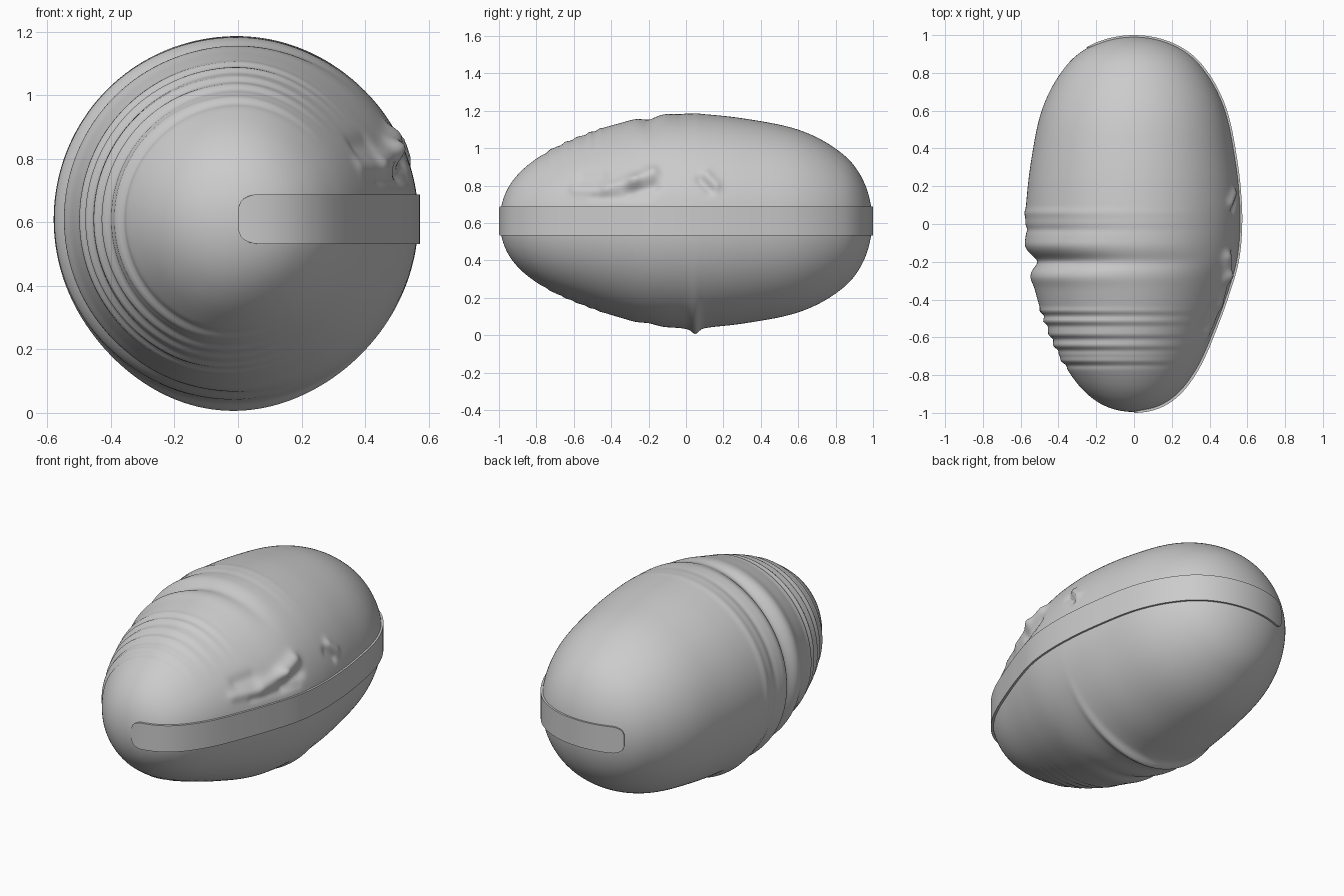
import bpy, bmesh
from math import sin, cos, pi, exp, sqrt, degrees, hypot

if "Cube" in bpy.data.objects:
    bpy.data.objects.remove(bpy.data.objects["Cube"])

CZ = 0.61      # height of the long axis
LEN = 0.995    # half length of the body

# radius / sqrt(1 - y^2) along the smooth right side, and for the swollen ridged side
PLAIN = [(-1, .62), (-.95, .585), (-.9, .56), (-.8, .535), (-.6, .52), (-.4, .535), (-.2, .56),
         (0, .567), (.2, .57), (.4, .58), (.6, .61), (.8, .65), (.9, .69), (1, .73)]
SWOLLEN = [(-1, .63), (-.95, .6), (-.9, .58), (-.8, .56), (-.6, .552), (-.4, .558), (-.2, .568),
           (0, .575), (.2, .574), (.4, .583), (.6, .612), (.8, .65), (.9, .69), (1, .73)]
# broad folds: position, height, width
FOLDS = [(-.2, -.044, .04), (-.11, .01, .035), (-.03, -.008, .02), (.06, .006, .02),
         (-.29, .008, .035)]
FINE = [-.73, -.65, -.59, -.52, -.465]
# wrinkles beside the strip: start (y, z), end (y, z), height, width
WRINKLES = [((-.42, .785), (-.28, .82), .02, .032), ((-.28, .82), (-.18, .865), .026, .036),
            ((-.3, .765), (-.17, .795), -.018, .03), ((-.6, .775), (-.45, .77), .01, .025),
            ((-.5, .735), (-.2, .735), -.006, .02), ((-.55, .84), (-.45, .85), -.01, .03),
            ((.11, .85), (.16, .8), .018, .028), ((.08, .83), (.13, .78), -.016, .025)]


def lookup(table, y):
    # smooth curve through the points
    for k in range(len(table) - 1):
        (a, ra), (b, rb) = table[k], table[k + 1]
        if y <= b:
            p, q = table[max(k - 1, 0)], table[min(k + 2, len(table) - 1)]
            h, f = b - a, (y - a) / (b - a)
            ma, mb = (rb - p[1]) / (b - p[0]) * h, (q[1] - ra) / (q[0] - a) * h
            return ((2 * f**3 - 3 * f**2 + 1) * ra + (f**3 - 2 * f**2 + f) * ma
                    + (3 * f**2 - 2 * f**3) * rb + (f**3 - f**2) * mb)
    return table[-1][1]


def gauss(d, width):
    return exp(-(d / width) ** 2)


def fade(d, near, far):
    f = min(1, max(0, (far - d) / (far - near)))
    return f * f * (3 - 2 * f)


def angle_gap(a, b):
    return abs((a - b + 180) % 360 - 180)


def seg_dist(p, a, b):
    dx, dy = b[0] - a[0], b[1] - a[1]
    f = ((p[0] - a[0]) * dx + (p[1] - a[1]) * dy) / (dx * dx + dy * dy)
    f = min(1, max(0, f))
    return hypot(p[0] - a[0] - f * dx, p[1] - a[1] - f * dy)


def ring_radius(y):
    """Radius of one ring as a function of angle."""
    cap = sqrt(max(0, 1 - y * y))
    plain, swollen = cap * lookup(PLAIN, y), cap * lookup(SWOLLEN, y)
    folds = sum(h * gauss(y - p, s) for p, h, s in FOLDS)
    fine = sum(.008 * (gauss(y - p, .015) - gauss(y - p + .022, .015)) for p in FINE)
    crest = .024 * gauss(y - .05, .024) + .008 * gauss(y - .04, .07)

    def radius(ang):
        deg = degrees(ang)
        gap = angle_gap(deg, 168)
        w = fade(gap, 75, 130)
        # folds are deepest on the left
        left = fade(gap, 25, 85)
        r = plain * (1 - w) + swollen * w
        r += w * (.3 + .7 * left) * folds + w * (.5 + .5 * left) * fine
        # crest underneath
        r += crest * gauss(angle_gap(deg, 268), 38)
        # wrinkles above the strip
        z = CZ + r * sin(ang)
        if cos(ang) > 0 and -.75 < y < .3 and z > .69:
            r += fade(.74 - z, 0, .05) * sum(
                h * gauss(seg_dist((y, z), a, b), s) for a, b, h, s in WRINKLES)
        return r
    return radius


def finish(name, bm):
    bmesh.ops.recalc_face_normals(bm, faces=bm.faces)
    me = bpy.data.meshes.new(name)
    bm.to_mesh(me)
    bm.free()
    ob = bpy.data.objects.new(name, me)
    bpy.context.collection.objects.link(ob)
    bpy.ops.object.select_all(action='DESELECT')
    ob.select_set(True)
    bpy.context.view_layer.objects.active = ob
    bpy.ops.object.shade_smooth_by_angle(angle=pi / 3.5)
    return ob


def bridge(bm, rows):
    for p, q in zip(rows, rows[1:]):
        n = len(p)
        for j in range(n):
            k = (j + 1) % n
            bm.faces.new((p[j], p[k], q[k], q[j]))


# egg-shaped body, rings along y
bm = bmesh.new()
NY, NA = 260, 240
rows = []
for i in range(1, NY):
    y = -cos(pi * i / NY)
    radius = ring_radius(y)
    ring = []
    for j in range(NA):
        a = 2 * pi * j / NA
        r = radius(a)
        ring.append(bm.verts.new((r * cos(a), y * LEN, CZ + r * sin(a))))
    rows.append(ring)
bridge(bm, rows)
for ring, y in ((rows[0], -LEN), (rows[-1], LEN)):
    tip = bm.verts.new((0, y, CZ))
    for j in range(NA):
        bm.faces.new((ring[j], ring[(j + 1) % NA], tip))
finish("cocoon_body", bm)

# flat strip along the right side, rounded ends, wrapping past the back tip
bm = bmesh.new()
N, HALF, ROUND, END = 260, .078, .065, .26
t_end = pi + .36
rows = []
for i in range(N + 1):
    t = t_end * i / N
    y = -cos(t)
    x = sin(t) * lookup(PLAIN, y)
    x_last = sin(t_end) * lookup(PLAIN, -cos(t_end))
    d = x if t < pi / 2 else x - x_last
    h = HALF
    if d < ROUND:
        h = HALF - .045 + .045 * sqrt(max(0, 1 - (1 - d / ROUND) ** 2))
    ox, oy = x + .006 * sin(t), y
    ix, iy = x * .94, y * .95
    rows.append([bm.verts.new(c) for c in (
        (ox, oy, CZ - h), (ox, oy, CZ + h), (ix, iy, CZ + h), (ix, iy, CZ - h))])
bridge(bm, rows)
bm.faces.new(rows[0])
bm.faces.new(rows[-1])
finish("side_strip", bm)
